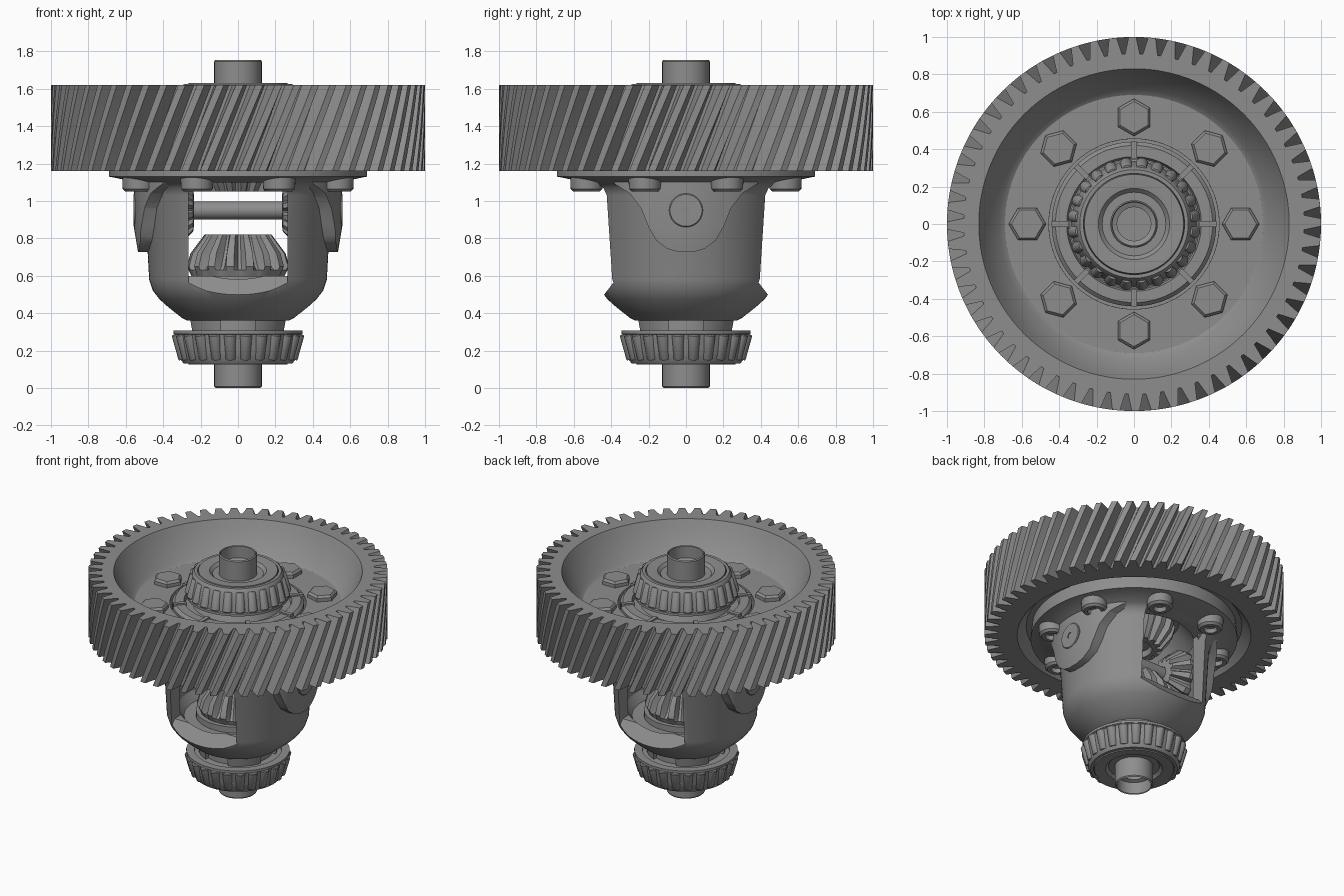
import bpy, bmesh
from math import sin, cos, pi, radians
from mathutils import Matrix

if "Cube" in bpy.data.objects:
    bpy.data.objects.remove(bpy.data.objects["Cube"])

steel = bpy.data.materials.new("grey_steel")
steel.use_nodes = True
steel.diffuse_color = (0.27, 0.27, 0.27, 1)
steel.node_tree.nodes["Principled BSDF"].inputs["Base Color"].default_value = (0.27, 0.27, 0.27, 1)


def finish(name, bm, matrix=None):
    bmesh.ops.remove_doubles(bm, verts=bm.verts, dist=1e-5)
    bmesh.ops.recalc_face_normals(bm, faces=bm.faces)
    if matrix:
        bm.transform(matrix)
    mesh = bpy.data.meshes.new(name)
    bm.to_mesh(mesh)
    bm.free()
    mesh.materials.append(steel)
    ob = bpy.data.objects.new(name, mesh)
    bpy.context.collection.objects.link(ob)
    return ob


def smooth(ob, angle=32):
    bpy.ops.object.select_all(action="DESELECT")
    ob.select_set(True)
    bpy.context.view_layer.objects.active = ob
    bpy.ops.object.shade_smooth_by_angle(angle=radians(angle))
    return ob


def lathe(name, profile, n=64, closed=False, teeth=0, tooth=(), twist=0, matrix=None):
    """Spin (radius, height[, tooth depth]) points; tooth lists (phase, depth share)."""
    bm = bmesh.new()
    if teeth:
        steps = [(2 * pi * (i + p) / teeth, d) for i in range(teeth) for p, d in tooth]
    else:
        steps = [(2 * pi * i / n, 0) for i in range(n)]
    rings = []
    for point in profile:
        r, z = point[:2]
        depth = point[2] if len(point) > 2 else 0
        rings.append([bm.verts.new(((r - depth * d) * cos(a + twist * z),
                                    (r - depth * d) * sin(a + twist * z), z)) for a, d in steps])
    pairs = list(zip(rings, rings[1:]))
    if closed:
        pairs.append((rings[-1], rings[0]))
    for a, b in pairs:
        for i in range(len(steps)):
            j = (i + 1) % len(steps)
            bm.faces.new((a[i], a[j], b[j], b[i]))
    return smooth(finish(name, bm, matrix))


def prism_x(name, points, lo, hi):
    """Extrude a (y, z) outline along x."""
    bm = bmesh.new()
    face = bm.faces.new([bm.verts.new((lo, y, z)) for y, z in points])
    made = bmesh.ops.extrude_face_region(bm, geom=[face])["geom"]
    bmesh.ops.translate(bm, vec=(hi - lo, 0, 0),
                        verts=[v for v in made if isinstance(v, bmesh.types.BMVert)])
    return finish(name, bm)


def boolean(ob, tool, operation):
    mod = ob.modifiers.new("cut", "BOOLEAN")
    mod.object, mod.operation, mod.solver = tool, operation, "EXACT"
    bpy.context.view_layer.objects.active = ob
    bpy.ops.object.modifier_apply(modifier="cut")
    bpy.data.objects.remove(tool)


def around(count, radius, phase=0):
    for i in range(count):
        a = 2 * pi * i / count + phase
        yield i, Matrix.Rotation(a, 4, "Z") @ Matrix.Translation((radius, 0, 0))


def flip_about(z):
    return Matrix.Translation((0, 0, 2 * z)) @ Matrix.Rotation(pi, 4, "X")


# Helical ring gear with dished web
rim = [(1.0, 1.62 - 0.46 * i / 5, 0.09) for i in range(6)]
lathe("ring_gear", [(0.455, 1.39), (0.69, 1.39), (0.72, 1.41), (0.81, 1.58), (0.83, 1.62)] + rim
      + [(0.78, 1.16), (0.72, 1.23), (0.455, 1.23)], closed=True, teeth=60,
      tooth=[(0, 1), (0.18, 1), (0.4, 0), (0.78, 0)], twist=0.42)

# Bolt heads on the web
for i, m in around(8, 0.57):
    lathe(f"bolt_head_{i + 1}", [(0, 1.38), (0.1, 1.38), (0.1, 1.415), (0.085, 1.43), (0, 1.43)],
          n=6, matrix=m)

# Carrier housing with hollow inside
carrier = lathe("carrier_housing", [
    (0.1, 0.3), (0.26, 0.3), (0.27, 0.36), (0.3, 0.375), (0.37, 0.43), (0.42, 0.475), (0.455, 0.52),
    (0.475, 0.58), (0.5, 1.03), (0.515, 1.07), (0.55, 1.1), (0.66, 1.125), (0.69, 1.13), (0.69, 1.16),
    (0.68, 1.24), (0.44, 1.24), (0.44, 1.39), (0.42, 1.41), (0.36, 1.41), (0.35, 1.38), (0.3, 1.38),
    (0.27, 1.45), (0.1, 1.45), (0.1, 1.25), (0.3, 1.25), (0.4, 1.12), (0.4, 0.62), (0.36, 0.56),
    (0.1, 0.55)], n=96, closed=True)
window = prism_x("window_cutter", [(0.6, 0.29), (0.36, 0.6), (-0.36, 0.6), (-0.6, 0.29),
                                   (-0.6, 1.1), (0.6, 1.1)], -0.265, 0.265)
boolean(carrier, window, "DIFFERENCE")
# Oil slots in the lower neck
for side in ((0, 1), (1, 0)):
    bm = bmesh.new()
    size = (0.18, 0.8, 0.07) if side[1] else (0.8, 0.18, 0.07)
    bmesh.ops.create_cube(bm, size=1, matrix=Matrix.Translation((0, 0, 0.325))
                          @ Matrix.Diagonal((*size, 1)))
    slot = finish("slot_cutter", bm)
    boolean(carrier, slot, "DIFFERENCE")
smooth(carrier)
lathe("neck_core", [(0.1, 0.29), (0.235, 0.29), (0.235, 0.37), (0.1, 0.37)], closed=True)

# Ribs around the upper hub
for i, m in around(8, 0.395):
    bm = bmesh.new()
    bmesh.ops.create_cube(bm, size=1, matrix=m @ Matrix.Translation((0, 0, 1.41))
                          @ Matrix.Diagonal((0.09, 0.03, 0.02, 1)))
    finish(f"hub_rib_{i + 1}", bm)

# Bell shaped bosses that hold the cross pin
half = [(0.41, 1.14), (0.38, 1.09), (0.3, 1.04), (0.24, 0.96), (0.2, 0.86), (0.16, 0.79), (0.1, 0.745),
        (0.04, 0.727)]
bell = half + [(-y, z) for y, z in reversed(half)]
for name, lo, hi in (("left_pin_boss", 0.25, 0.8), ("right_pin_boss", -0.8, -0.25)):
    boss = prism_x(name, bell, lo, hi)
    shell = lathe("shell_tool", [(0.44, 0.6), (0.515, 0.6), (0.535, 0.73), (0.555, 0.85), (0.555, 1.2),
                                 (0.44, 1.2)], n=96, closed=True)
    boolean(boss, shell, "INTERSECT")
    smooth(boss)

# Bolt bosses below the flange
for i, m in around(8, 0.575, pi / 8):
    lathe(f"bolt_boss_{i + 1}", [(0, 1.08), (0.04, 1.08), (0.045, 1.05), (0.07, 1.05), (0.085, 1.065),
                                 (0.09, 1.18), (0, 1.18)], n=32, matrix=m)

# Cross pin, with flat ends and centre holes
turn = Matrix.Translation((0, 0, 0.95)) @ Matrix.Rotation(pi / 2, 4, "Y")
end = [(0, 0.54), (0.022, 0.54), (0.022, 0.56), (0.085, 0.56), (0.09, 0.555), (0.09, 0.42), (0.048, 0.42)]
lathe("cross_pin", end + [(r, -z) for r, z in reversed(end)], n=48, matrix=turn)

# Bevel pinions on the pin
bevel = [(0, 1), (0.2, 1), (0.4, 0), (0.8, 0)]
for name, side in (("left_pinion", 1), ("right_pinion", -1)):
    lathe(name, [(0.05, 0.235), (0.08, 0.235), (0.115, 0.24, 0.025), (0.2, 0.33, 0.045), (0.2, 0.37, 0.03),
                 (0.16, 0.42), (0.05, 0.42)], closed=True, teeth=12, tooth=bevel,
          matrix=turn @ Matrix.Rotation(0 if side > 0 else pi, 4, "X"))

# Side gears, washers, shafts and bearings: a lower set and a mirrored upper set
roller_tilt = Matrix.Rotation(radians(14), 4, "Y")
for label, gear_flip, end_flip in (("lower", None, None), ("upper", flip_about(0.935), flip_about(0.8775))):
    e = end_flip or Matrix()
    lathe(label + "_side_gear", [(0, 0.58), (0.24, 0.58), (0.265, 0.63, 0.01), (0.275, 0.65, 0.045),
                                 (0.255, 0.72, 0.06), (0.18, 0.82, 0.03), (0.12, 0.82), (0.11, 0.78),
                                 (0, 0.78)], teeth=16, tooth=bevel, matrix=gear_flip)
    lathe(label + "_washer", [(0, 0.55), (0.28, 0.55), (0.28, 0.6), (0, 0.6)], matrix=gear_flip)
    lathe(label + "_shaft", [(0, 0.22), (0.09, 0.22), (0.09, 0.1), (0.115, 0.09), (0.115, 0.005),
                             (0.12, 0), (0.127, 0.008), (0.127, 0.58), (0, 0.58)], n=48, matrix=end_flip)
    lathe(label + "_bearing_cone", [(0.12, 0.15), (0.17, 0.15), (0.19, 0.13), (0.24, 0.125), (0.265, 0.125),
                                    (0.27, 0.15), (0.3, 0.3), (0.12, 0.31)], closed=True, matrix=end_flip)
    lathe(label + "_bearing_cage", [(0.27, 0.13), (0.29, 0.13), (0.305, 0.15), (0.318, 0.2), (0.335, 0.285),
                                    (0.345, 0.29), (0.345, 0.308), (0.29, 0.308)], closed=True,
          matrix=end_flip)
    for i, m in around(24, 0.308, pi / 24):
        lathe(f"{label}_roller_{i + 1}", [(0, -0.07), (0.026, -0.07), (0.03, -0.064), (0.034, 0.064),
                                          (0.03, 0.07), (0, 0.07)], n=14,
              matrix=e @ m @ Matrix.Translation((0, 0, 0.222)) @ roller_tilt)
